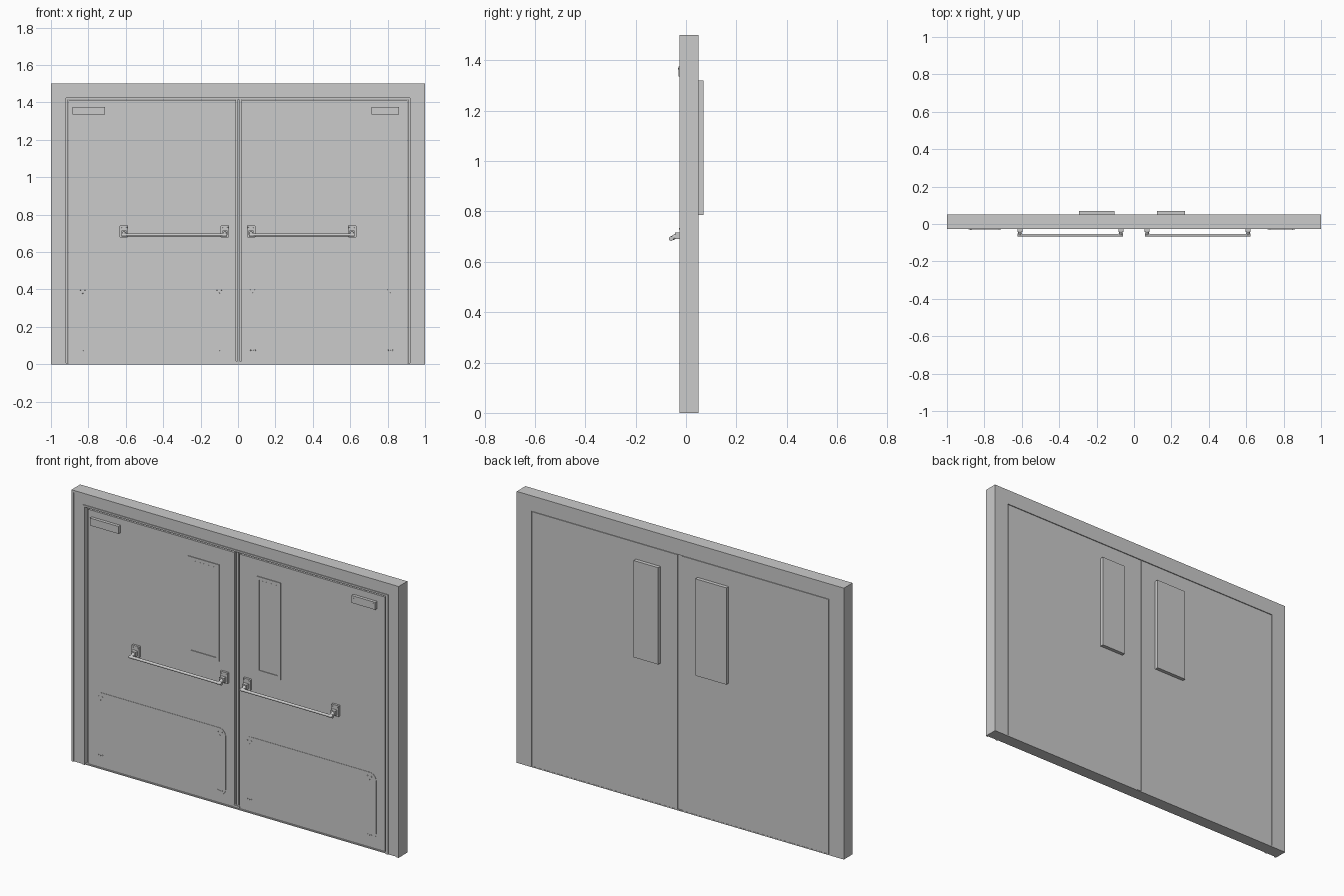
import bpy, bmesh, math
from mathutils import Vector

if "Cube" in bpy.data.objects:
    bpy.data.objects.remove(bpy.data.objects["Cube"])


def finish(name, bm, smooth=False):
    bmesh.ops.recalc_face_normals(bm, faces=bm.faces)
    mesh = bpy.data.meshes.new(name)
    bm.to_mesh(mesh)
    bm.free()
    ob = bpy.data.objects.new(name, mesh)
    bpy.context.collection.objects.link(ob)
    if smooth:
        bpy.ops.object.select_all(action='DESELECT')
        ob.select_set(True)
        bpy.context.view_layer.objects.active = ob
        bpy.ops.object.shade_smooth_by_angle(angle=math.radians(35))
    return ob


def prism(name, pts, y0, y1):
    """Extrude an x-z outline from y0 to y1."""
    bm = bmesh.new()
    f = bm.faces.new([bm.verts.new((x, y0, z)) for x, z in pts])
    ext = bmesh.ops.extrude_face_region(bm, geom=[f])
    verts = [v for v in ext['geom'] if isinstance(v, bmesh.types.BMVert)]
    bmesh.ops.translate(bm, verts=verts, vec=(0, y1 - y0, 0))
    return finish(name, bm)


def box(name, x0, x1, y0, y1, z0, z1):
    return prism(name, [(x0, z0), (x1, z0), (x1, z1), (x0, z1)], y0, y1)


def arch(name, xo, zo, xi, zi, y0, y1):
    """Upside-down U around the doorway."""
    return prism(name, [(-xo, 0), (-xo, zo), (xo, zo), (xo, 0),
                        (xi, 0), (xi, zi), (-xi, zi), (-xi, 0)], y0, y1)


def rounded(name, x0, x1, z0, z1, r, y0, y1):
    pts = []
    for cx, cz, a0 in ((x1 - r, z1 - r, 0), (x0 + r, z1 - r, 90),
                       (x0 + r, z0 + r, 180), (x1 - r, z0 + r, 270)):
        for i in range(6):
            a = math.radians(a0 + 18 * i)
            pts.append((cx + r * math.cos(a), cz + r * math.sin(a)))
    return prism(name, pts, y0, y1)


def rod(name, a, b, r, r2=None, n=16):
    a, b = Vector(a), Vector(b)
    bm = bmesh.new()
    bmesh.ops.create_cone(bm, cap_ends=True, segments=n, radius1=r,
                          radius2=r if r2 is None else r2, depth=(b - a).length)
    ob = finish(name, bm, True)
    ob.rotation_euler = (b - a).to_track_quat('Z', 'Y').to_euler()
    ob.location = (a + b) / 2
    return ob


FACE, BACK = -0.013, 0.049          # door leaf front and back planes

# stepped door frame: body, outer bead, inner stop lip
arch("frame_body", 1.0, 1.5, 0.92, 1.425, -0.021, 0.05)
arch("frame_outer_bead", 1.0, 1.5, 0.987, 1.487, -0.026, -0.021)
arch("frame_inner_lip", 0.935, 1.435, 0.92, 1.425, -0.025, -0.021)
arch("frame_seal", 0.92, 1.425, 0.91, 1.415, 0.0, 0.05)
box("threshold", -0.92, 0.92, -0.02, 0.05, 0, 0.006)

# centre seal between the leaves
box("centre_seal", -0.015, 0.02, 0.0, 0.044, 0.006, 1.415)
box("centre_strip", -0.003, 0.008, -0.009, 0.0, 0.006, 1.415)
box("floor_strike", -0.015, 0.02, -0.016, 0.0, 0.006, 0.018)

leaves = {
    "left": dict(x=(-0.907, -0.012), win=(-0.295, -0.105), closer=(-0.885, -0.71),
                 kick=(-0.865, -0.065), screws=(-0.83, -0.10), bar=(-0.61, -0.07)),
    "right": dict(x=(0.018, 0.907), win=(0.122, 0.272), closer=(0.715, 0.86),
                  kick=(0.05, 0.855), screws=(0.08, 0.815), bar=(0.07, 0.61)),
}

for side, d in leaves.items():
    # door leaf
    box(side + "_door", *d["x"], FACE, BACK, 0.006, 1.412)

    # window box on the back, slim glazing rim on the front
    x0, x1 = d["win"]
    box(side + "_window_box", x0, x1, BACK - 0.003, 0.069, 0.785, 1.32)
    box(side + "_window_pane", x0 + 0.02, x1 - 0.02, FACE - 0.001, FACE + 0.004, 0.805, 1.30)
    t = 0.018
    for part, r in (("top", (x0, x1, 1.32 - t, 1.32)), ("bottom", (x0, x1, 0.785, 0.785 + t)),
                    ("outer", (x0, x0 + t, 0.785 + t, 1.32 - t)),
                    ("inner", (x1 - t, x1, 0.785 + t, 1.32 - t))):
        box(f"{side}_window_rim_{part}", r[0], r[1], FACE - 0.004, FACE + 0.004, r[2], r[3])

    # closer cover plate with two screws
    c0, c1 = d["closer"]
    box(side + "_closer_plate", c0, c1, -0.030, FACE + 0.002, 1.335, 1.376)
    for x in (c0 + 0.012, c1 - 0.012):
        rod(side + "_closer_screw", (x, -0.029, 1.366), (x, -0.031, 1.366), 0.003, n=10)

    # kick plate with screws in groups of three
    rounded(side + "_kick_plate", *d["kick"], 0.05, 0.42, 0.04, FACE - 0.002, FACE + 0.002)
    for i, x in enumerate(d["screws"]):
        s = 1 if i == 0 else -1
        for z, up in ((0.39, 1), (0.083, -1)):
            for dx, dz in ((-0.012 * s, 0.008 * up), (0.012 * s, 0.008 * up), (0, -0.010)):
                rod(side + "_kick_screw", (x + dx, FACE, z + dz),
                    (x + dx, FACE - 0.004, z + dz), 0.0035, 0.0025, n=8)

    # push bar with bracket at each end
    b0, b1 = d["bar"]
    rod(side + "_push_bar", (b0 - 0.008, -0.060, 0.692), (b1 + 0.008, -0.060, 0.692), 0.0075)
    for x in (b0, b1):
        rounded(side + "_bracket_plate", x - 0.023, x + 0.023, 0.679, 0.741, 0.004,
                -0.025, FACE + 0.002)
        box(side + "_bracket_block", x - 0.014, x + 0.014, -0.044, -0.024, 0.690, 0.716)
        rod(side + "_bracket_arm", (x, -0.034, 0.704), (x, -0.060, 0.692), 0.011, 0.008)
        rod(side + "_bar_socket", (x - 0.012, -0.059, 0.692), (x + 0.012, -0.059, 0.692), 0.009)
        for dx in (-0.015, 0.015):
            rod(side + "_bracket_screw", (x + dx, -0.024, 0.731),
                (x + dx, -0.027, 0.731), 0.004, 0.003, n=10)
